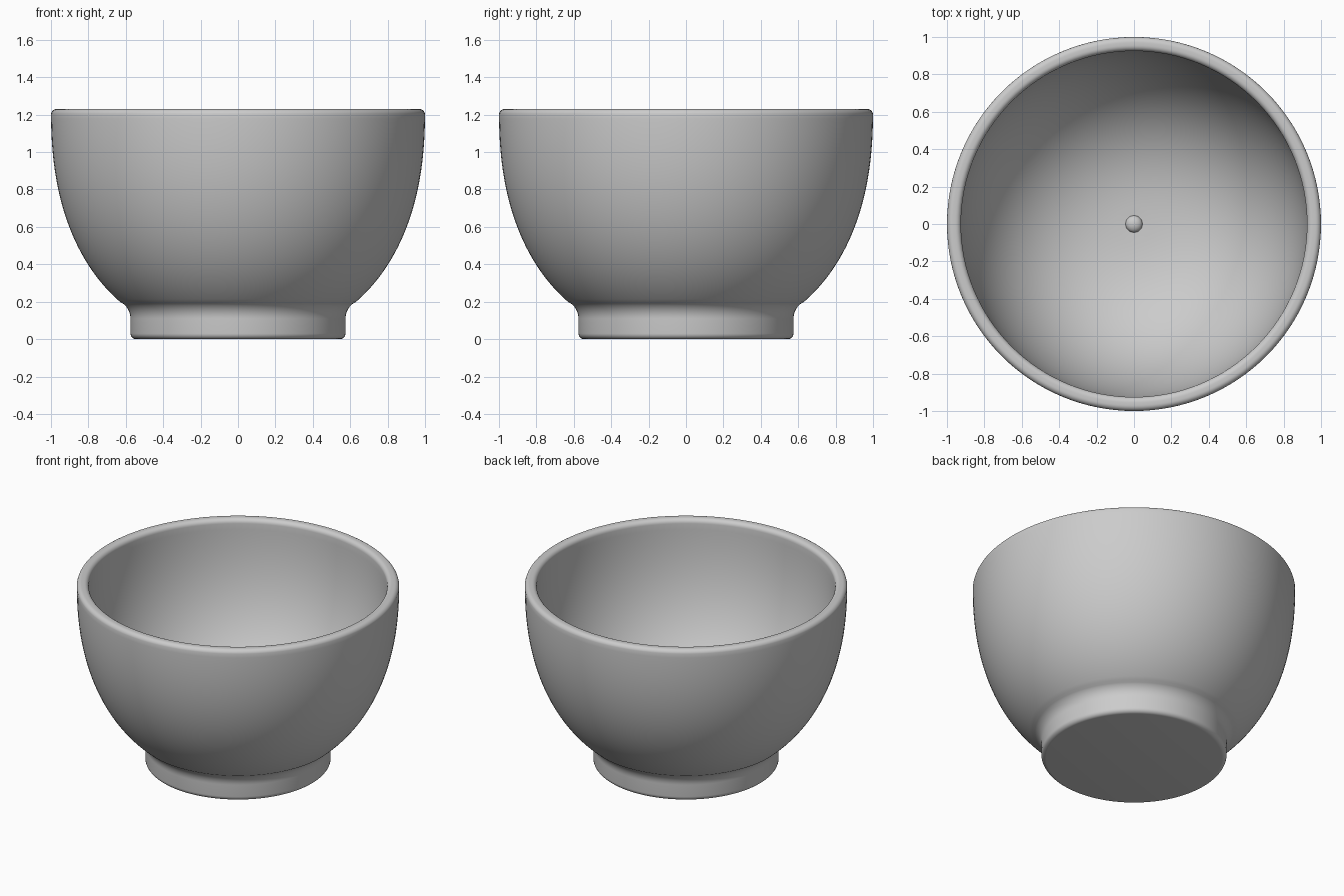
import bpy, bmesh
from math import sin, cos, pi, radians

if "Cube" in bpy.data.objects:
    bpy.data.objects.remove(bpy.data.objects["Cube"])

SEGMENTS = 128
HEIGHT = 1.23


def arc(cx, cz, rx, rz, start, end, steps, power=2.0):
    """Points (radius, height) along a superelliptical arc, angles in degrees."""
    def bulge(v):
        return (1 if v >= 0 else -1) * abs(v) ** (2 / power)
    angles = [radians(start + (end - start) * i / steps) for i in range(steps + 1)]
    return [(cx + rx * bulge(cos(a)), cz + rz * bulge(sin(a))) for a in angles]


# Profile from the underside, up the outer wall, over the lip and down inside
profile = [(0, 0)]
profile += arc(0.545, 0.03, 0.03, 0.03, -90, 0, 6)            # foot edge
profile += arc(0.675, 0.11, 0.1, 0.1, 180, 128, 8)            # foot to wall cove
profile += arc(0, HEIGHT, 1.0, 1.24, -54, -1.5, 40, 2.3)      # outer wall
profile += arc(0.97, 1.2, 0.03, 0.03, 10, 90, 6)              # outer lip edge
profile += arc(0.955, 1.2, 0.03, 0.03, 90, 180, 6)            # inner lip edge
profile += arc(0, HEIGHT, 0.925, 1.12, -2, -88, 44, 2.4)      # inner wall
profile += arc(0, 0.11, 0.045, 0.03, 0, 90, 6)                # small centre nub

glaze = bpy.data.materials.new("grey ceramic")
glaze.use_nodes = True
grey = (0.6, 0.6, 0.6, 1)
glaze.diffuse_color = grey
glaze.node_tree.nodes["Principled BSDF"].inputs["Base Color"].default_value = grey

# Spin the profile round the vertical axis
bm = bmesh.new()
verts = [bm.verts.new((r, 0, z)) for r, z in profile]
edges = [bm.edges.new(pair) for pair in zip(verts, verts[1:])]
bmesh.ops.spin(bm, geom=verts + edges, cent=(0, 0, 0), axis=(0, 0, 1),
               angle=2 * pi, steps=SEGMENTS)
bmesh.ops.remove_doubles(bm, verts=bm.verts, dist=0.0005)
bmesh.ops.recalc_face_normals(bm, faces=bm.faces)
mesh = bpy.data.meshes.new("bowl")
bm.to_mesh(mesh)
bm.free()
mesh.materials.append(glaze)

bowl = bpy.data.objects.new("bowl", mesh)
bpy.context.collection.objects.link(bowl)
bpy.context.view_layer.objects.active = bowl
bowl.select_set(True)
bpy.ops.object.shade_smooth_by_angle(angle=radians(40))
